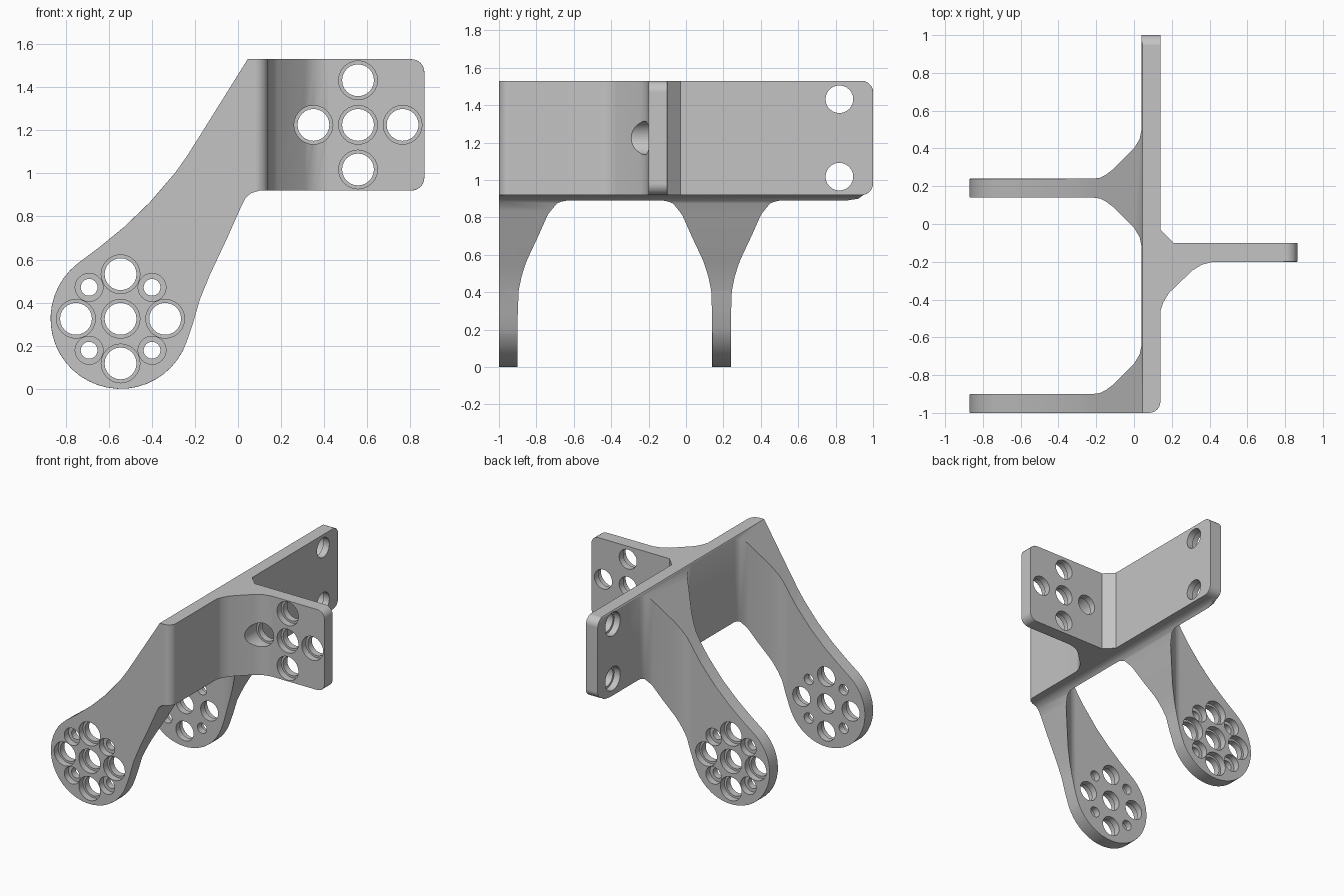
import bpy, bmesh, math
from mathutils import Matrix, Vector

cube = bpy.data.objects.get("Cube")
if cube:
    bpy.data.objects.remove(cube, do_unlink=True)


def arc(cx, cy, r, a0, a1, n):
    """Points on an arc, angles in degrees."""
    angles = [math.radians(a0 + (a1 - a0) * i / n) for i in range(n + 1)]
    return [(cx + r * math.cos(a), cy + r * math.sin(a)) for a in angles]


def finish(bm, name):
    bmesh.ops.recalc_face_normals(bm, faces=bm.faces)
    mesh = bpy.data.meshes.new(name)
    bm.to_mesh(mesh)
    bm.free()
    obj = bpy.data.objects.new(name, mesh)
    bpy.context.collection.objects.link(obj)
    return obj


def prism(name, outline, place, lo, hi):
    """Extrude a closed outline; place(u, v, w) gives the 3D point."""
    bm = bmesh.new()
    ends = [[bm.verts.new(place(u, v, w)) for u, v in outline] for w in (lo, hi)]
    n = len(outline)
    for ring in ends:
        bm.faces.new(ring)
    for i in range(n):
        j = (i + 1) % n
        bm.faces.new((ends[0][i], ends[0][j], ends[1][j], ends[1][i]))
    return finish(bm, name)


def combine(target, tool, operation):
    """Apply a boolean and discard the tool."""
    tool.hide_render = True
    bpy.context.view_layer.objects.active = target
    mod = target.modifiers.new("cut", 'BOOLEAN')
    mod.operation, mod.solver, mod.object = operation, 'EXACT', tool
    bpy.ops.object.modifier_apply(modifier=mod.name)
    bpy.data.objects.remove(tool, do_unlink=True)


def flare(centre, side):
    """Flared root of an arm in plan, from the plate outwards."""
    half = [(0.04, 0.31), (0.03, 0.26), (0, 0.21), (-0.11, 0.1),
            (-0.15, 0.07), (-0.18, 0.055), (-0.22, 0.05), (-1, 0.05)]
    return [(x, centre + side * d) for x, d in half]


# Plan outline: long plate, side plate and two flared arms
BACK_ARM, FRONT_ARM = 0.19, -0.95
plan = [(-1, -1)] + arc(0.08, -0.94, 0.06, -90, 0, 6)
plan += [(0.14, -0.46), (0.155, -0.415), (0.185, -0.365), (0.31, -0.245),
         (0.36, -0.215), (0.42, -0.2), (1, -0.2), (1, -0.1),
         (0.21, -0.1), (0.14, -0.03), (0.14, 1), (0.04, 1)]
plan += flare(BACK_ARM, 1) + flare(BACK_ARM, -1)[::-1] + flare(FRONT_ARM, 1)
bracket = prism("bracket", plan, lambda u, v, w: (u, v, w), -0.1, 1.7)

# Front silhouette: round pad, sloping arm and rounded plate end
PAD = (-0.545, 0.325)
front = [(0.045, 1.53), (-0.18, 1.17), (-0.235, 1.083), (-0.29, 1.005),
         (-0.41, 0.865), (-0.53, 0.75), (-0.64, 0.66)]
front += arc(*PAD, 0.325, 128, 341, 26)
front += [(-0.21, 0.3), (-0.177, 0.415), (-0.13, 0.53), (-0.05, 0.7),
          (0.01, 0.835), (0.035, 0.885), (0.06, 0.908), (0.1, 0.92)]
front += arc(0.805, 0.98, 0.06, -90, 0, 6) + arc(0.805, 1.47, 0.06, 0, 90, 6)
combine(bracket, prism("front_shape", front, lambda u, v, w: (u, w, v), -1.2, 1.2),
        'INTERSECT')

# Side silhouette: rounded corners on the back end of the long plate
side = [(-1.2, -0.2), (0.6, -0.2), (0.6, 0.85), (0.92, 0.9)]
side += arc(0.94, 0.98, 0.06, -80, 0, 6) + arc(0.94, 1.47, 0.06, 0, 80, 6)
side += [(0.92, 1.55), (-1.2, 1.7)]
combine(bracket, prism("side_shape", side, lambda u, v, w: (w, u, v), -1.2, 1.2),
        'INTERSECT')

# Soften the rims of the pads and of the free plate ends
bm = bmesh.new()
bm.from_mesh(bracket.data)
bmesh.ops.remove_doubles(bm, verts=bm.verts, dist=0.0005)
rims = []
for e in bm.edges:
    free = any(all(test(v.co) for v in e.verts) for test in (
        lambda p: p.x < -0.24, lambda p: p.x > 0.79, lambda p: p.y > 0.92))
    if free and e.is_manifold and e.calc_face_angle() > math.radians(60):
        rims.append(e)
bmesh.ops.bevel(bm, geom=rims, offset=0.013, offset_type='OFFSET', segments=2,
                profile=0.5, affect='EDGES', clamp_overlap=True)
bm.to_mesh(bracket.data)
bm.free()

# Screw holes: narrow through holes and wider counterbores
through, bores = bmesh.new(), bmesh.new()
AXES = {'x': Matrix.Rotation(math.pi / 2, 4, 'Y'),
        'y': Matrix.Rotation(math.pi / 2, 4, 'X')}


def drill(bm, axis, u, v, r, lo, hi):
    mid = (lo + hi) / 2
    at = Vector((mid, u, v)) if axis == 'x' else Vector((u, mid, v))
    bmesh.ops.create_cone(bm, cap_ends=True, segments=24, radius1=r, radius2=r,
                          depth=hi - lo, matrix=Matrix.Translation(at) @ AXES[axis])


CROSS = [(0, 0), (1, 0), (-1, 0), (0, 1), (0, -1)]
DIAGONAL = [(1, 1), (1, -1), (-1, 1), (-1, -1)]
for pattern, step, r, wide in ((CROSS, 0.207, 0.074, 0.09),
                               (DIAGONAL, 0.146, 0.039, 0.065)):
    for i, j in pattern:
        x, z = PAD[0] + i * step, PAD[1] + j * step
        drill(through, 'y', x, z, r, -1.1, 0.4)
        drill(bores, 'y', x, z, wide, -1.1, -0.95)
        drill(bores, 'y', x, z, wide, 0.19, 0.4)
for i, j in CROSS:
    x, z = 0.557 + i * 0.207, 1.225 + j * 0.207
    drill(through, 'y', x, z, 0.074, -0.6, 0.1)
    drill(bores, 'y', x, z, 0.09, -0.6, -0.15)
for z in (1.018, 1.432):
    drill(through, 'x', 0.82, z, 0.074, -0.2, 0.3)
    drill(bores, 'x', 0.82, z, 0.09, -0.2, 0.09)
combine(bracket, finish(through, "through_holes"), 'DIFFERENCE')
combine(bracket, finish(bores, "counterbores"), 'DIFFERENCE')

# Plain grey material
grey = bpy.data.materials.new("plain_grey")
grey.use_nodes = True
colour = (0.55, 0.55, 0.55, 1)
grey.diffuse_color = colour
grey.node_tree.nodes["Principled BSDF"].inputs["Base Color"].default_value = colour
bracket.data.materials.clear()
bracket.data.materials.append(grey)

# Smooth curved walls, crisp corners
bpy.ops.object.select_all(action='DESELECT')
bracket.select_set(True)
bpy.context.view_layer.objects.active = bracket
bpy.ops.object.shade_smooth_by_angle(angle=math.radians(35))
weighted = bracket.modifiers.new("even_shading", 'WEIGHTED_NORMAL')
weighted.keep_sharp = True
